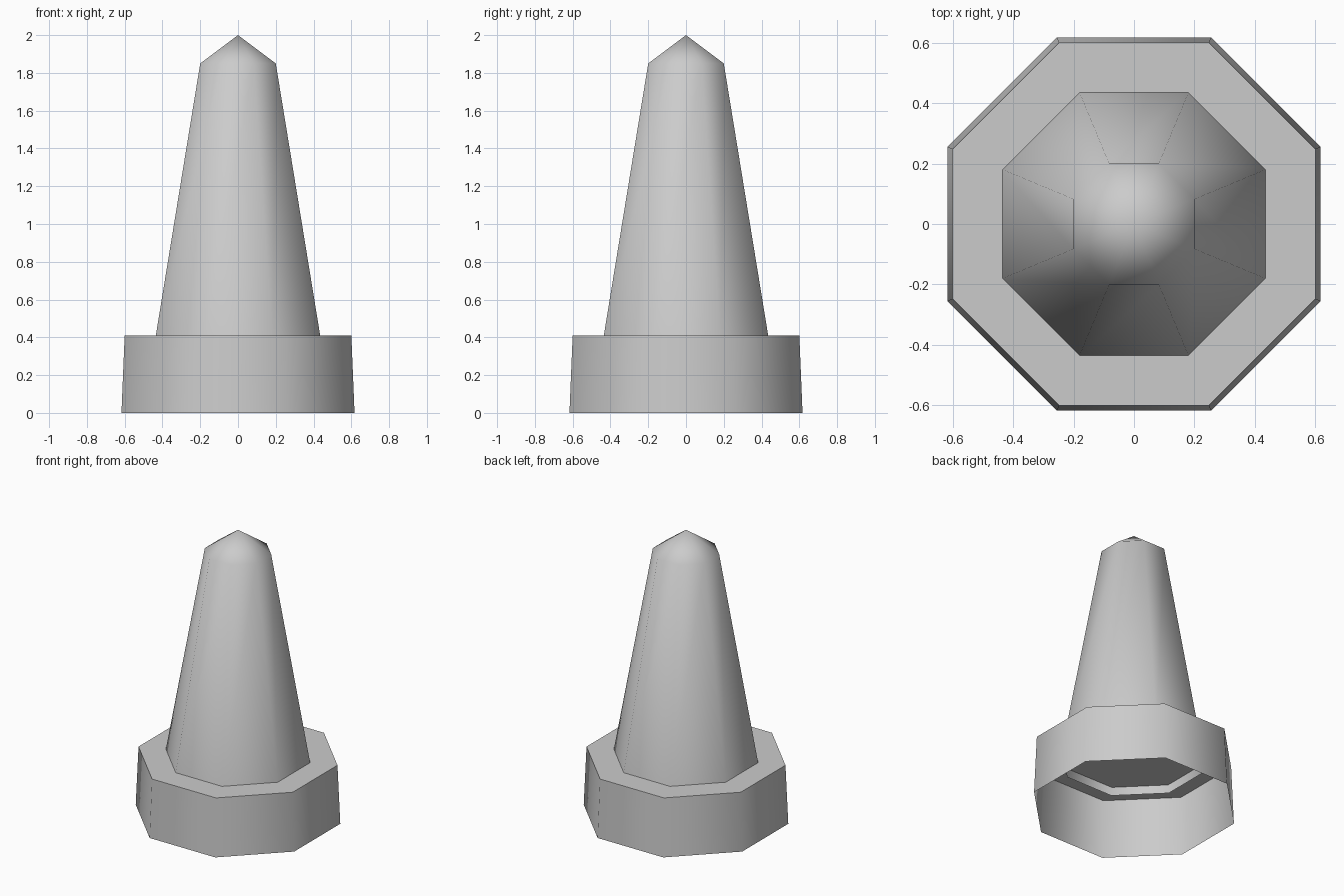
import bpy
import bmesh
import math

if "Cube" in bpy.data.objects:
    bpy.data.objects.remove(bpy.data.objects["Cube"])

SIDES = 8

grey = bpy.data.materials.new("light_grey")
grey.diffuse_color = (0.6, 0.6, 0.6, 1.0)
grey.use_nodes = True
grey.node_tree.nodes["Principled BSDF"].inputs["Base Color"].default_value = grey.diffuse_color


def octagon_shell(name, profile, smooth_angle):
    """Stack octagon rings (flat-to-centre radius, height); open at the bottom, closed at the top."""
    bm = bmesh.new()
    rings = []
    for radius, z in profile:
        if radius == 0:
            rings.append([bm.verts.new((0, 0, z))])
            continue
        corner = radius / math.cos(math.pi / SIDES)
        angles = [(i + 0.5) * math.tau / SIDES for i in range(SIDES)]
        rings.append([bm.verts.new((corner * math.cos(a), corner * math.sin(a), z))
                      for a in angles])
    for low, high in zip(rings, rings[1:]):
        for i in range(SIDES):
            j = (i + 1) % SIDES
            if len(high) == 1:
                bm.faces.new((low[i], low[j], high[0]))
            else:
                bm.faces.new((low[i], low[j], high[j], high[i]))
    if len(rings[-1]) > 1:
        bm.faces.new(rings[-1])
    mesh = bpy.data.meshes.new(name)
    bm.to_mesh(mesh)
    bm.free()
    mesh.materials.append(grey)
    obj = bpy.data.objects.new(name, mesh)
    bpy.context.collection.objects.link(obj)
    bpy.ops.object.select_all(action='DESELECT')
    obj.select_set(True)
    bpy.context.view_layer.objects.active = obj
    bpy.ops.object.shade_smooth_by_angle(angle=math.radians(smooth_angle))
    return obj


# Hollow foot with a flat top
octagon_shell("base", [(0.617, 0.0), (0.60, 0.41)], 60)

# Tapered post with a pointed tip, its open lower end hanging just inside the base
octagon_shell("post", [(0.444, 0.355), (0.20, 1.85), (0.0, 2.0)], 60)
